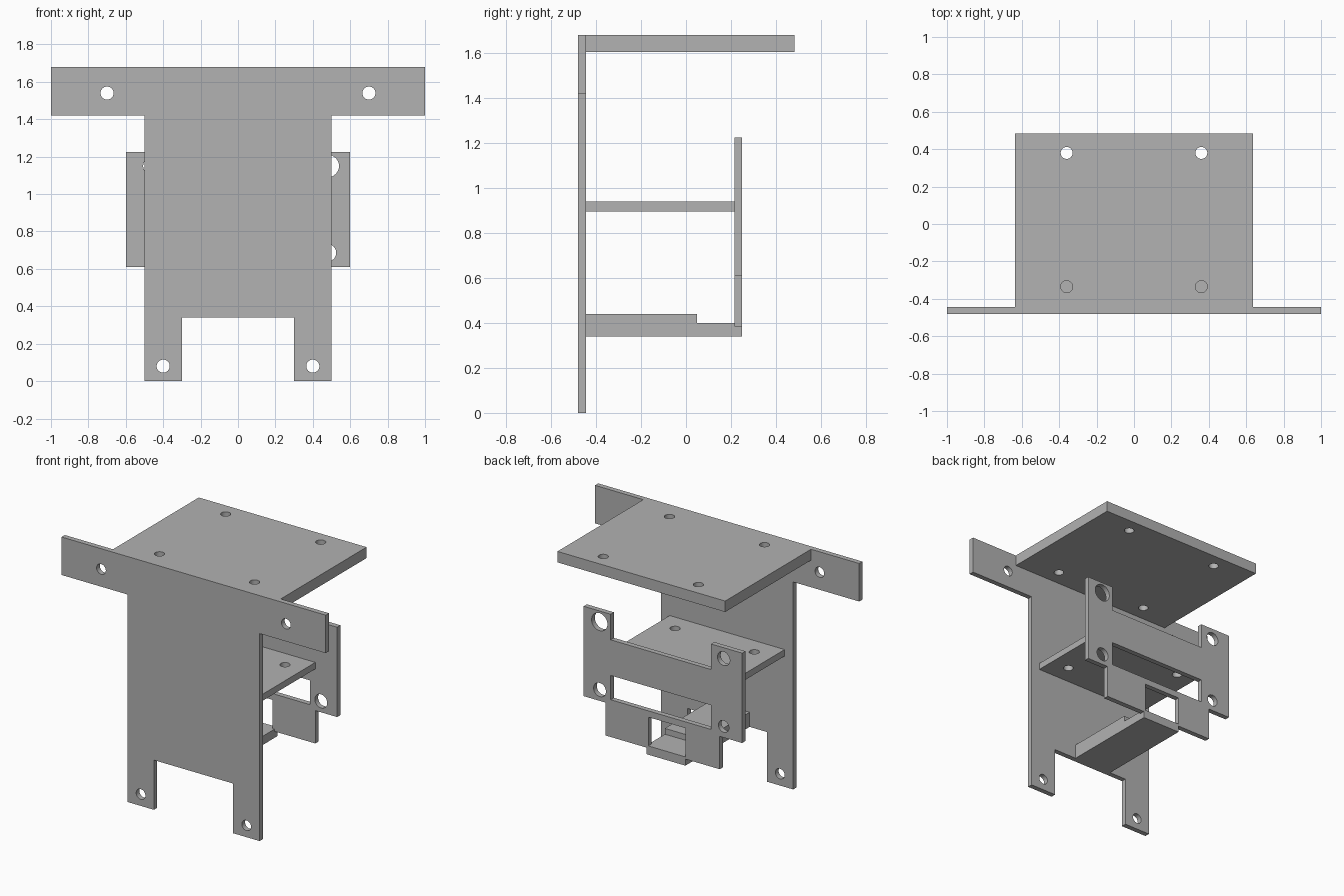
import bpy
import math
from mathutils import Matrix, Vector

cube = bpy.data.objects.get("Cube")
if cube:
    bpy.data.objects.remove(cube, do_unlink=True)

# One plain grey for the whole bracket
grey = bpy.data.materials.new("plain grey")
grey.use_nodes = True
colour = (0.445, 0.445, 0.445, 1)
grey.diffuse_color = colour
grey.node_tree.nodes["Principled BSDF"].inputs["Base Color"].default_value = colour

# Drawing planes: first axis, second axis, thickness axis
PLANES = {
    "xy": (Vector((1, 0, 0)), Vector((0, 1, 0)), Vector((0, 0, 1))),
    "xz": (Vector((1, 0, 0)), Vector((0, 0, 1)), Vector((0, -1, 0))),
    "yz": (Vector((0, 1, 0)), Vector((0, 0, 1)), Vector((1, 0, 0))),
}


def rect(x0, x1, y0, y1):
    return [(x0, y0), (x1, y0), (x1, y1), (x0, y1)]


def circle(x, y, r, n=32):
    return [(x + r * math.cos(math.tau * i / n), y + r * math.sin(math.tau * i / n))
            for i in range(n)]


def plate(name, plane, lo, hi, outline, holes=()):
    """Sheet cut to an outline with holes, spanning lo..hi across its plane."""
    curve = bpy.data.curves.new(name, "CURVE")
    curve.dimensions = "2D"
    curve.fill_mode = "BOTH"
    curve.extrude = (hi - lo) / 2
    for loop in [outline, *holes]:
        spline = curve.splines.new("POLY")
        spline.points.add(len(loop) - 1)
        for point, (u, v) in zip(spline.points, loop):
            point.co = (u, v, 0, 1)
        spline.use_cyclic_u = True
    source = bpy.data.objects.new(name + "_outline", curve)
    bpy.context.collection.objects.link(source)
    bpy.context.view_layer.update()
    mesh = bpy.data.meshes.new_from_object(
        source.evaluated_get(bpy.context.evaluated_depsgraph_get()))
    bpy.data.objects.remove(source, do_unlink=True)

    a, b, c = PLANES[plane]
    turn = Matrix((a, b, c)).transposed().to_4x4()
    middle = Vector(map(abs, c)) * ((lo + hi) / 2)
    mesh.transform(Matrix.Translation(middle) @ turn)
    mesh.name = name
    mesh.materials.clear()
    mesh.materials.append(grey)
    obj = bpy.data.objects.new(name, mesh)
    bpy.context.collection.objects.link(obj)
    bpy.ops.object.select_all(action="DESELECT")
    obj.select_set(True)
    bpy.context.view_layer.objects.active = obj
    bpy.ops.object.mode_set(mode="EDIT")
    bpy.ops.mesh.select_all(action="SELECT")
    bpy.ops.mesh.remove_doubles(threshold=0.0001)
    bpy.ops.mesh.normals_make_consistent(inside=False)
    bpy.ops.object.mode_set(mode="OBJECT")
    bpy.ops.object.shade_smooth_by_angle(angle=math.radians(30))
    return obj


# Front plate: wide head, body and two feet
half = [(0.3, 0.34), (0.3, 0), (0.5, 0), (0.5, 1.42), (1, 1.42), (1, 1.68)]
front = half + [(-x, z) for x, z in reversed(half)]
plate("front_plate", "xz", -0.48, -0.445, front,
      [circle(s * x, z, 0.035) for s in (-1, 1) for x, z in ((0.7, 1.54), (0.4, 0.08))])

# Top shelf
plate("top_shelf", "xy", 1.605, 1.68, rect(-0.635, 0.635, -0.445, 0.483),
      [circle(s * 0.36, y, 0.032) for s in (-1, 1) for y in (-0.335, 0.38)])

# Middle shelf
plate("middle_shelf", "xy", 0.895, 0.94, rect(-0.435, 0.435, -0.445, 0.215),
      [circle(s * 0.3, y, 0.032) for s in (-1, 1) for y in (-0.31, 0.08)])

# Lower shelf with a step down towards the back
plate("lower_shelf", "yz", -0.17, 0.125,
      [(-0.445, 0.34), (0.25, 0.34), (0.25, 0.4), (0.05, 0.4), (0.05, 0.44), (-0.445, 0.44)])

# Back plate: two ears, a lower tab, a long slot, and an opening over the lower shelf
back = [(-0.43, 0.385), (-0.17, 0.385), (-0.17, 0.597), (0.11, 0.597), (0.11, 0.4),
        (0.125, 0.4), (0.125, 0.385), (0.435, 0.385), (0.435, 0.61), (0.6, 0.61),
        (0.6, 1.225), (0.395, 1.225), (0.395, 1.05), (-0.365, 1.05), (-0.365, 1.225),
        (-0.6, 1.225), (-0.6, 0.61), (-0.43, 0.61)]
plate("back_plate", "xz", 0.215, 0.25, back,
      [rect(-0.365, 0.395, 0.64, 0.806),
       circle(0.48, 1.15, 0.06), circle(0.478, 0.686, 0.047),
       circle(-0.46, 1.15, 0.047), circle(-0.46, 0.686, 0.04)])
